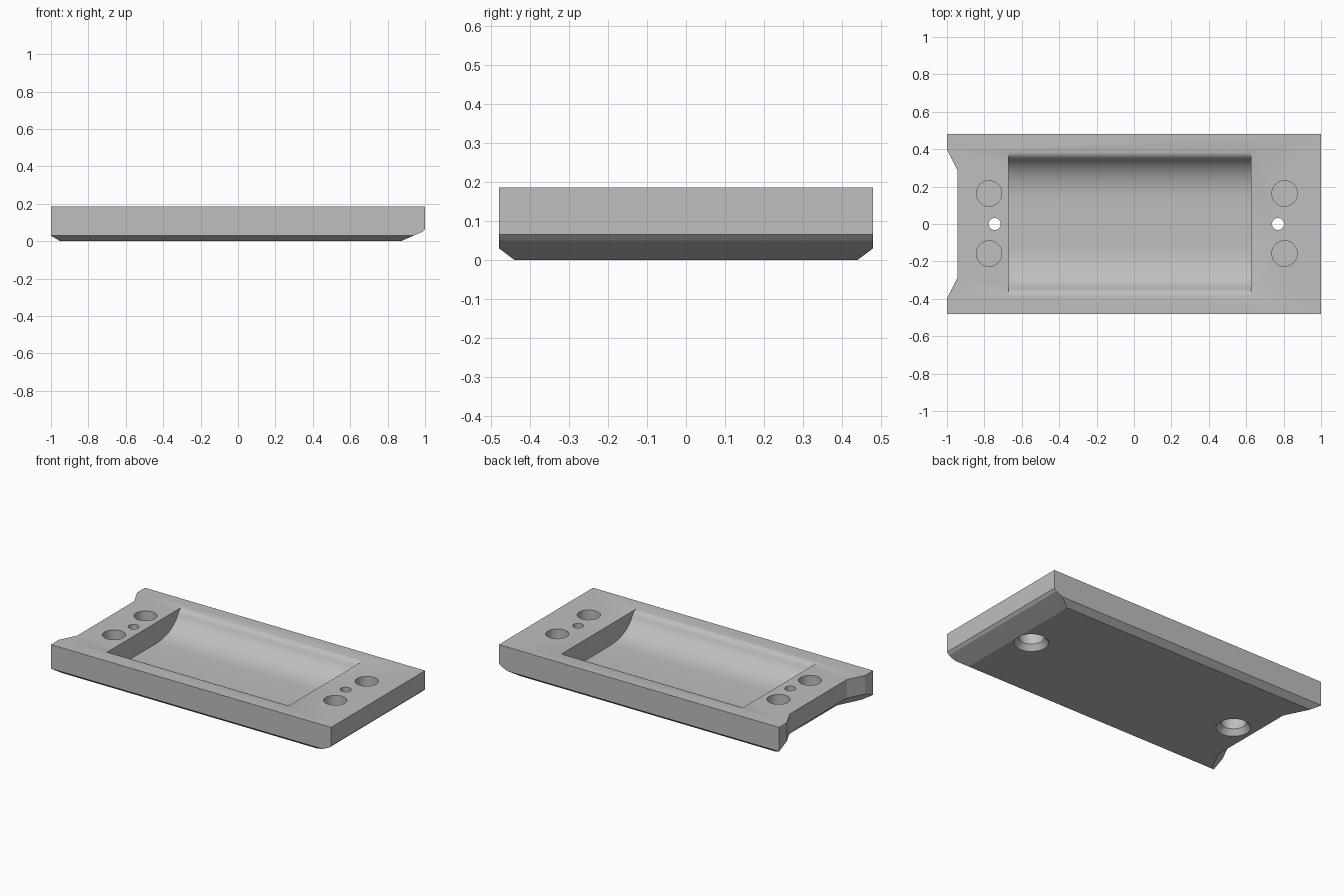
import bpy
import bmesh
from math import cos, sin, tau
from mathutils import Vector
from mathutils.geometry import interpolate_bezier

cube = bpy.data.objects.get("Cube")
if cube:
    bpy.data.objects.remove(cube, do_unlink=True)

TOP = 0.185

grey = bpy.data.materials.new("plain_grey")
grey.use_nodes = True
grey.diffuse_color = (0.52, 0.52, 0.52, 1)
grey.node_tree.nodes["Principled BSDF"].inputs["Base Color"].default_value = grey.diffuse_color


def loft(name, rings):
    """Closed solid through a list of matching point rings."""
    bm = bmesh.new()
    loops = [[bm.verts.new(p) for p in ring] for ring in rings]
    n = len(loops[0])
    for a, b in zip(loops, loops[1:]):
        for i in range(n):
            j = (i + 1) % n
            bm.faces.new((a[i], a[j], b[j], b[i]))
    bm.faces.new(loops[0])
    bm.faces.new(loops[-1])
    bmesh.ops.recalc_face_normals(bm, faces=bm.faces)
    mesh = bpy.data.meshes.new(name)
    bm.to_mesh(mesh)
    bm.free()
    mesh.materials.append(grey)
    obj = bpy.data.objects.new(name, mesh)
    bpy.context.collection.objects.link(obj)
    return obj


def turned(name, x, y, steps):
    """Round cutter from (radius, height) steps."""
    return loft(name, [[(x + r * cos(tau * i / 48), y + r * sin(tau * i / 48), z)
                        for i in range(48)] for r, z in steps])


def combine(target, tool, operation):
    mod = target.modifiers.new(tool.name, 'BOOLEAN')
    mod.operation = operation
    mod.solver = 'EXACT'
    mod.object = tool
    bpy.context.view_layer.objects.active = target
    bpy.ops.object.modifier_apply(modifier=mod.name)
    bpy.data.objects.remove(tool, do_unlink=True)


# Plate with a nosed underside at one end
side = [(-1, 0), (0.87, 0), (0.94, 0.03), (0.985, 0.05), (1, 0.065), (1, TOP), (-1, TOP)]
plate = loft("tray_plate", [[(x, y, z) for x, z in side] for y in (-0.6, 0.6)])

# Chamfered long edges
end = [(-0.44, 0), (0.44, 0), (0.48, 0.03), (0.48, TOP), (-0.48, TOP), (-0.48, 0.03)]
end = [(y, z + (0.1 if z == TOP else 0)) for y, z in end]
end[0:2] = [(-0.44, 0), (0.44, 0)]
combine(plate, loft("edge_shape", [[(x, y, z) for y, z in end] for x in (-1.2, 1.2)]), 'INTERSECT')

# Tapered end notch with undercut
notch = []
for z, o in ((0.3, 0), (0.065, 0), (-0.065, 0.14)):
    far = 0.8 + 2 * o
    notch.append([(-1.2, -far, z), (-0.945 + o, -0.29, z), (-0.945 + o, 0.29, z), (-1.2, far, z)])
combine(plate, loft("notch_cutter", notch), 'DIFFERENCE')

# Trough with rounded lip and floor
lip = interpolate_bezier(*[Vector((y, z, 0)) for y, z in
                           ((0.39, 0.186), (0.37, 0.185), (0.355, 0.175), (0.345, 0.155))], 8)
bowl = interpolate_bezier(*[Vector((y, z, 0)) for y, z in
                            ((0.345, 0.155), (0.32, 0.105), (0.25, 0.05), (0.12, 0.05))], 16)
half = [(0.39, 0.3)] + [(p.x, p.y) for p in lip + bowl[1:]]
trough = half + [(-y, z) for y, z in reversed(half)]
combine(plate, loft("trough_cutter", [[(x, y, z) for y, z in trough] for x in (-0.67, 0.625)]),
        'DIFFERENCE')

# Screw holes, counterbored from below, and blind pockets beside them
for screw_x, pocket_x in ((-0.745, -0.775), (0.77, 0.805)):
    steps = [(0.114, -0.02), (0.075, 0.035), (0.075, 0.11), (0.032, 0.11), (0.032, 0.3)]
    combine(plate, turned("screw_cutter", screw_x, 0, steps), 'DIFFERENCE')
    for y in (-0.158, 0.163):
        combine(plate, turned("pocket_cutter", pocket_x, y, [(0.068, 0.08), (0.068, 0.3)]),
                'DIFFERENCE')

# Smooth curved walls, crisp edges
bpy.ops.object.select_all(action='DESELECT')
plate.select_set(True)
bpy.context.view_layer.objects.active = plate
bpy.ops.object.shade_smooth_by_angle(angle=0.35)
